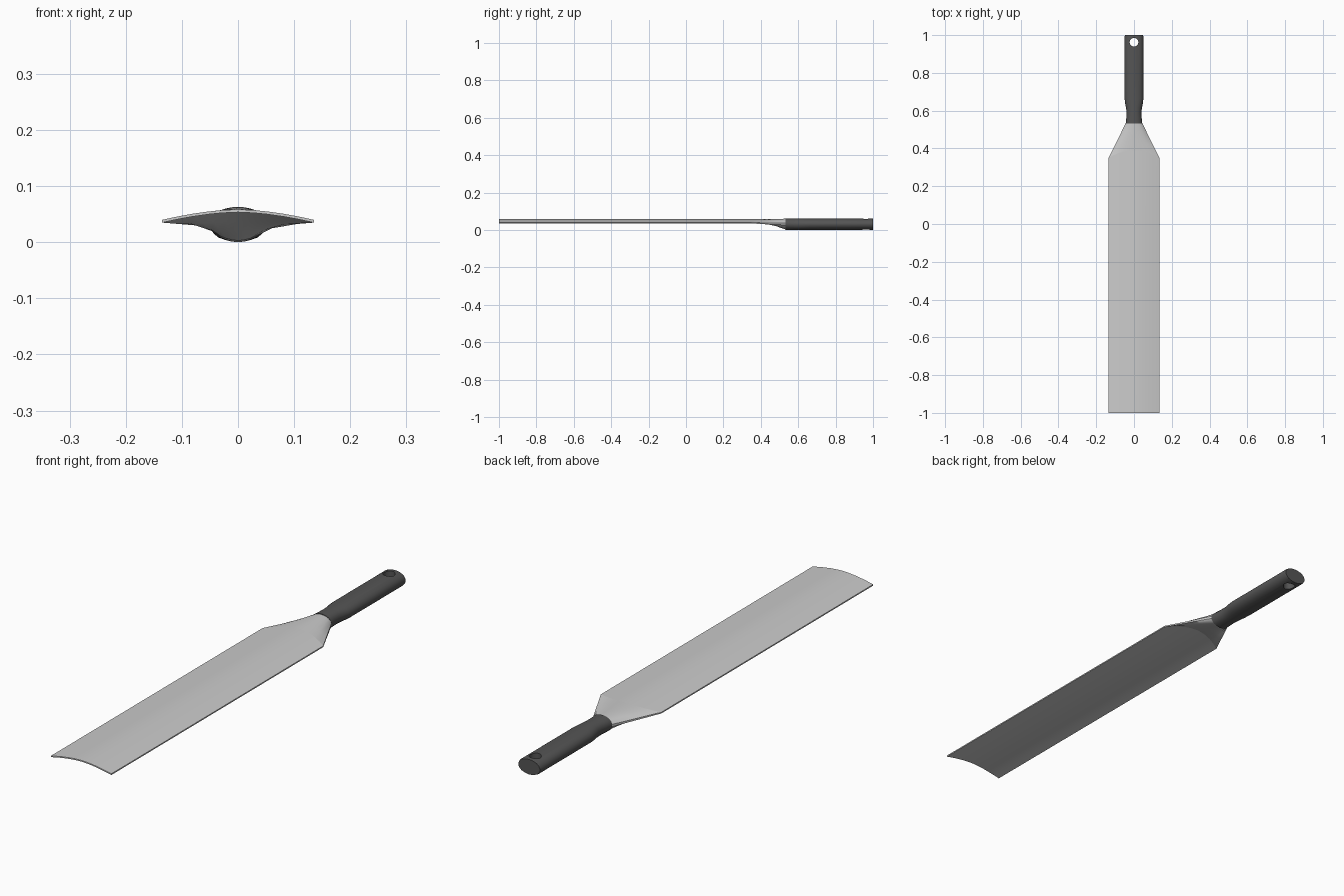
import bpy, bmesh, math
from mathutils import Vector

if "Cube" in bpy.data.objects:
    bpy.data.objects.remove(bpy.data.objects["Cube"])

# right half of the handle cross-section (x, z), top centre to bottom centre
HALF = [(0, .065), (.012, .0642), (.024, .0615), (.035, .0572), (.044, .050), (.05, .039),
        (.05, .029), (.044, .018), (.035, .0105), (.024, .0065), (.012, .0035), (0, .002)]
N = 6


def mirrored(half):
    # close a half section into a ring, sharing the two centre points
    return half + [(-x, y, z) for x, y, z in half[-2:0:-1]]


def handle_ring(y, w, h=1.0):
    return mirrored([(x * w, y, .0335 + (z - .0335) * h) for x, z in HALF])


def blade_ring(y, bow):
    half = []
    s_list = [i / (N - 1) for i in range(N)]
    for s in s_list:
        half.append((.135 * s, y + bow * (1 - s * s), .0605 - .0185 * s ** 1.7))
    for s in reversed(s_list):
        half.append((.135 * s, y + bow * (1 - s * s), .0555 - .0185 * s ** 1.7))
    return mirrored(half)


def loft(name, rings, cap_start=True, cap_end=True, mat=None):
    bm = bmesh.new()
    vs = [[bm.verts.new(p) for p in r] for r in rings]
    n = len(vs[0])
    for a, b in zip(vs, vs[1:]):
        for i in range(n):
            j = (i + 1) % n
            bm.faces.new((a[i], a[j], b[j], b[i]))
    # caps made of strips between mirrored points
    for r, on in ((vs[0], cap_start), (vs[-1], cap_end)):
        if on:
            bm.faces.new(r)
    bmesh.ops.recalc_face_normals(bm, faces=bm.faces)
    me = bpy.data.meshes.new(name)
    bm.to_mesh(me)
    bm.free()
    ob = bpy.data.objects.new(name, me)
    bpy.context.collection.objects.link(ob)
    if mat:
        me.materials.append(mat)
    return ob


def smooth(ob, deg):
    bpy.ops.object.select_all(action='DESELECT')
    ob.select_set(True)
    bpy.context.view_layer.objects.active = ob
    bpy.ops.object.shade_smooth_by_angle(angle=math.radians(deg))


dark = bpy.data.materials.new("dark_handle")
dark.diffuse_color = (.09, .09, .09, 1)
dark.use_nodes = True
dark.node_tree.nodes["Principled BSDF"].inputs["Base Color"].default_value = dark.diffuse_color

# blade: thin bowed sheet
front = blade_ring(.35, .04)
blade = loft("blade", [blade_ring(-1, 0), front], cap_end=False)

# bolster: tapers from the blade end to the handle
back = handle_ring(.535, .86, .93)
rings = []
for t in (0, .33, .67, 1):
    ring = []
    for p, q in zip(front, back):
        v = Vector(p).lerp(Vector(q), t)
        ring.append(v)
    rings.append(ring)
bolster = loft("bolster", rings, cap_start=False)

# handle: pinched neck, then a straight grip
stations = [(.533, .88), (.56, .82), (.59, .79), (.615, .84),
            (.64, .94), (.665, 1), (.99, 1), (1.0, .96)]
handle = loft("handle", [handle_ring(y, w, 1 if y < 1 else .96) for y, w in stations], mat=dark)

# hanging hole through the handle end
bpy.ops.mesh.primitive_cylinder_add(vertices=24, radius=.023, depth=.3, location=(0, .962, .03))
cutter = bpy.context.object
cutter.name = "hole_cutter"
cutter.hide_render = True
cutter.data.materials.append(dark)
cut = handle.modifiers.new("hole", 'BOOLEAN')
cut.operation = 'DIFFERENCE'
cut.solver = 'EXACT'
cut.object = cutter
bpy.context.view_layer.objects.active = handle
bpy.ops.object.modifier_apply(modifier="hole")
bpy.data.objects.remove(cutter)

for ob, deg in ((blade, 30), (bolster, 30), (handle, 30)):
    smooth(ob, deg)

# settle on the ground plane
low = min(v.co.z for v in handle.data.vertices)
for ob in (blade, bolster, handle):
    for v in ob.data.vertices:
        v.co.z -= low
